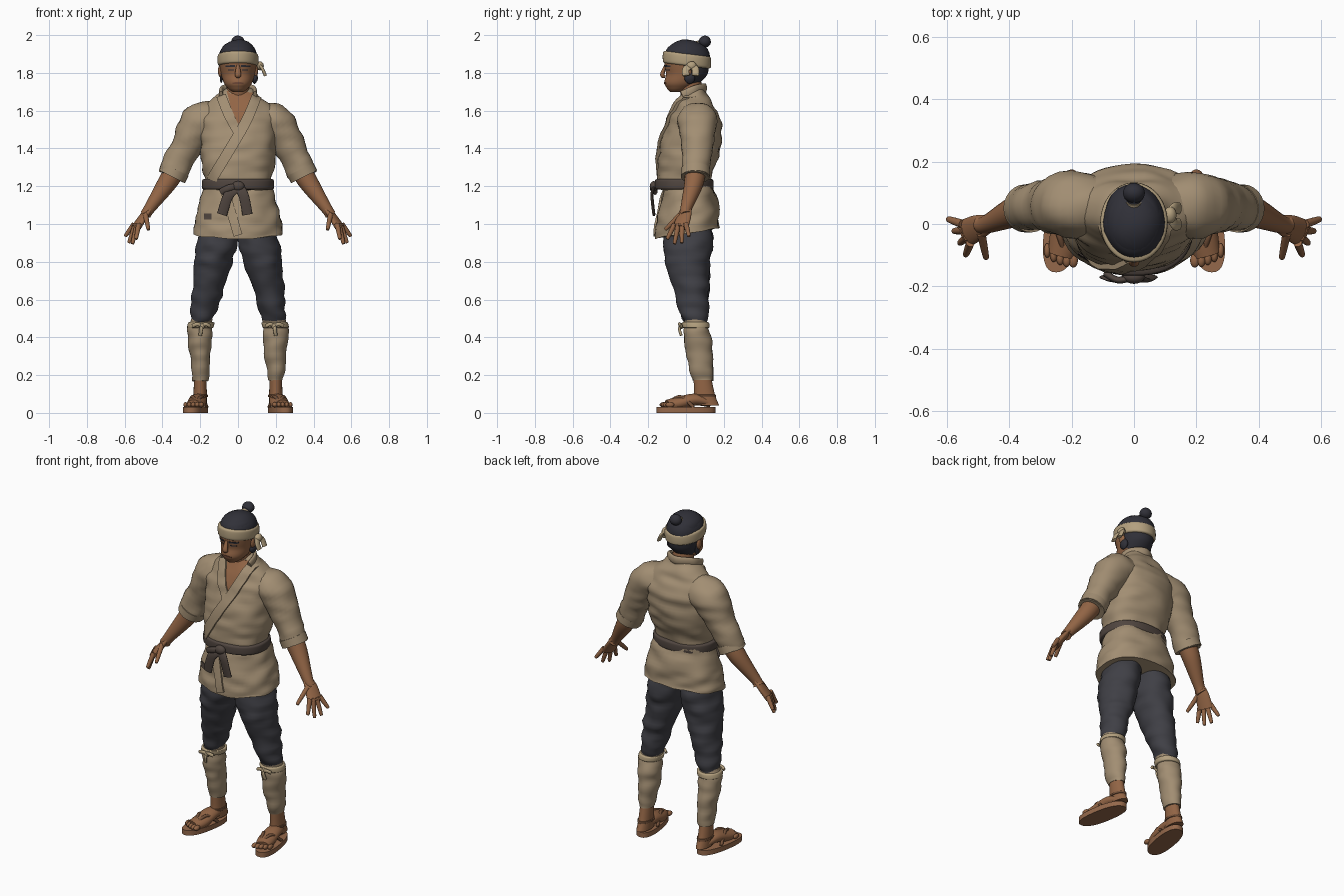
import bpy, bmesh, math
from mathutils import Vector, Matrix, noise
from mathutils.bvhtree import BVHTree

default_cube = bpy.data.objects.get("Cube")
if default_cube:
    bpy.data.objects.remove(default_cube, do_unlink=True)


def material(name, red, green, blue):
    mat = bpy.data.materials.new(name)
    mat.use_nodes = True
    shader = mat.node_tree.nodes["Principled BSDF"]
    shader.inputs["Base Color"].default_value = (red, green, blue, 1)
    shader.inputs["Roughness"].default_value = 0.9
    mat.diffuse_color = (red, green, blue, 1)
    return mat


cloth = material("beige cloth", .36, .27, .17)
band = material("pale cloth", .45, .35, .21)
skin = material("tan skin", .29, .13, .06)
lips = material("dark skin", .17, .07, .04)
navy = material("dark navy cloth", .05, .05, .06)
hair = material("black hair", .03, .03, .04)
brown = material("brown belt", .08, .06, .05)
straw = material("sandal straw", .3, .14, .07)
strap = material("sandal strap", .17, .08, .04)


def finish(name, mat, bm, side=1, wrinkle=0):
    """Turn a bmesh into a smooth object, mirrored in x when side is -1."""
    bmesh.ops.recalc_face_normals(bm, faces=bm.faces)
    bm.normal_update()
    for vert, normal in [(vert, vert.normal.copy()) for vert in bm.verts]:
        x, y, z = vert.co
        folds = noise.noise(Vector((x * 9 + side, y * 9, z * 20)))
        vert.co += normal * folds * wrinkle
    for vert in bm.verts:
        vert.co.x *= side
    bmesh.ops.recalc_face_normals(bm, faces=bm.faces)
    mesh = bpy.data.meshes.new(name)
    bm.to_mesh(mesh)
    bm.free()
    mesh.materials.append(mat)
    mesh.shade_smooth()
    mesh.set_sharp_from_angle(angle=math.radians(50))
    obj = bpy.data.objects.new(name, mesh)
    bpy.context.scene.collection.objects.link(obj)
    return obj


def spline(rows, steps=8):
    """Catmull-Rom interpolation of rows of any length."""
    rows = [Vector(row) for row in rows]
    out = []
    for i, (b, c) in enumerate(zip(rows, rows[1:])):
        a, d = rows[max(i - 1, 0)], rows[min(i + 2, len(rows) - 1)]
        for k in range(steps):
            t = k / steps
            slope_in, slope_out = (c - a) / 2, (d - b) / 2
            curve = (b - c) * 2 + slope_in + slope_out
            bend = (c - b) * 3 - slope_in * 2 - slope_out
            out.append(b + slope_in * t + bend * t * t + curve * t * t * t)
    return out + [rows[-1]]


def bridge(name, mat, rings, side=1, wrinkle=0):
    bm = bmesh.new()
    loops = [[bm.verts.new(point) for point in ring] for ring in rings]
    for low, high in zip(loops, loops[1:]):
        for i in range(len(low)):
            bm.faces.new((low[i - 1], low[i], high[i], high[i - 1]))
    bm.faces.new(loops[0])
    bm.faces.new(loops[-1])
    return finish(name, mat, bm, side, wrinkle)


def oval(center, u, v, count, power=2):
    points = []
    for i in range(count):
        c, s = math.cos(math.tau * i / count), math.sin(math.tau * i / count)
        points.append(center + u * math.copysign(abs(c) ** (2 / power), c)
                      + v * math.copysign(abs(s) ** (2 / power), s))
    return points


def stack(name, mat, axis, rows, side=1, wrinkle=0, tilt=0, power=2):
    """Level ovals along an axis, each row: height, half width, half depth."""
    rings = []
    for z, wide, deep in spline(rows):
        ring = oval(Vector(axis(z)), Vector((wide, 0, 0)), Vector((0, deep, 0)), 48, power)
        rings.append([point + Vector((0, 0, tilt * point.y)) for point in ring])
    return bridge(name, mat, rings, side, wrinkle)


def hoop(name, mat, axis, z, height, wide, deep, side=1, tilt=0, power=2):
    """A flat band around a limb, with softened edges."""
    edge = height / 6
    rows = [(z - height / 2, wide - edge, deep - edge), (z - height / 3, wide, deep),
            (z + height / 3, wide, deep), (z + height / 2, wide - edge, deep - edge)]
    return stack(name, mat, axis, rows, side=side, tilt=tilt, power=power)


def tube(name, mat, rows, side=1, across=(0, 1, 0), flat=1, wrinkle=0):
    """Sweep along a path, each row: x, y, z, radius."""
    rows = spline(rows)
    rings = []
    for i, row in enumerate(rows):
        ahead, behind = rows[min(i + 1, len(rows) - 1)], rows[max(i - 1, 0)]
        tangent = (ahead - behind).to_3d().normalized()
        u = Vector(across)
        u = (u - tangent * u.dot(tangent)).normalized()
        rings.append(oval(row.to_3d(), u * row[3], tangent.cross(u) * row[3] * flat, 24))
    return bridge(name, mat, rings, side, wrinkle)


def cord(name, mat, points, radius, **options):
    return tube(name, mat, [(*point, radius) for point in points], **options)


def blob(name, mat, center, size, side=1, wrinkle=0):
    bm = bmesh.new()
    place = Matrix.Translation(center) @ Matrix.Diagonal((*size, 1))
    bmesh.ops.create_uvsphere(bm, u_segments=24, v_segments=12, radius=1, matrix=place)
    return finish(name, mat, bm, side, wrinkle)


def surface(obj):
    mesh = obj.data
    return BVHTree.FromPolygons([v.co for v in mesh.vertices], [p.vertices for p in mesh.polygons])


def strip(name, mat, tree, rows, lift, side=1):
    """Flat band laid on the front of a surface, each row: x, z, half width."""
    rows = spline(rows)
    rings = []
    for i, (x, z, half) in enumerate(rows):
        way = rows[min(i + 1, len(rows) - 1)] - rows[max(i - 1, 0)]
        way = way.to_2d().normalized()
        top, under = [], []
        for k in (-1, -.5, 0, .5, 1):
            px, pz = x - way.y * half * k, z + way.x * half * k
            hit = tree.ray_cast((px, -1, pz), (0, 1, 0))[0] or tree.find_nearest((px, 0, pz))[0]
            top.append(Vector((px, hit.y - lift, pz)))
            under.append(Vector((px, hit.y + lift, pz)))
        rings.append(top + under[::-1])
    return bridge(name, mat, rings, side)


def torso_axis(z):
    return 0, max(-.01, min(.045, (z - 1.3) / 5)), z


def hip_axis(z):
    return 0, .01, z


def head_axis(z):
    return 0, .005 - .6 * max(0, 1.79 - z), z


def leg_axis(z):
    return .2 - max(0, z - .45) / 5, max(.01, .11 - z / 8), z


# Jacket body and skirt
body = stack("jacket_body", cloth, torso_axis, [
    (1.18, .17, .13), (1.3, .19, .15), (1.42, .2, .16), (1.55, .21, .135),
    (1.63, .18, .1), (1.68, .11, .07), (1.72, .07, .05)], wrinkle=.012, power=2.3)
skirt = stack("jacket_skirt", cloth, hip_axis, [(.95, .235, .17), (1.05, .22, .16), (1.2, .18, .13)],
              wrinkle=.014, tilt=.16, power=2.3)
chest, hips = surface(body), surface(skirt)
strip("chest_opening", skin, chest, [(.01, 1.7, .07), (0, 1.51, .01)], lift=.004)
strip("right_lapel", cloth, chest, [(-.09, 1.68, .026), (-.05, 1.58, .026), (.01, 1.46, .02)], lift=.011)
strip("left_lapel", cloth, chest, [(.1, 1.68, .026), (.03, 1.52, .028), (-.15, 1.22, .028)], lift=.017)
cord("back_collar", cloth, [(.09, -.02, 1.68), (.08, .05, 1.71), (0, .1, 1.72), (-.08, .05, 1.71),
                            (-.09, -.02, 1.68)], radius=.025, across=(0, 0, 1), flat=.45)
strip("skirt_overlap", cloth, hips, [(-.07, 1.18, .024), (0, .94, .024)], lift=.009)
strip("skirt_patch", brown, hips, [(-.18, 1.04, .015), (-.14, 1.04, .015)], lift=.005)

# Belt with knot and tails
hoop("belt", brown, torso_axis, z=1.21, height=.055, wide=.19, deep=.155, power=2.3)
blob("belt_knot", brown, center=(0, -.17, 1.2), size=(.034, .022, .027))
for label, x in (("right", -.085), ("left", .05)):
    cord("belt_tail_" + label, brown, [(0, -.17, 1.2), (x * .6, -.18, 1.15), (x, -.17, 1.05)],
         radius=.027, across=(1, 0, 0), flat=.3)
cord("belt_loop", brown, [(0, -.17, 1.2), (-.05, -.18, 1.19), (-.09, -.16, 1.17)],
     radius=.018, across=(0, 0, 1), flat=.6)

# Neck and head, with hair coloured behind the hairline
cord("neck", skin, [(0, .045, 1.6), (0, .03, 1.7), (0, .01, 1.79)], radius=.06)
head = stack("head", skin, head_axis, [
    (1.7, .03, .035), (1.72, .055, .065), (1.76, .08, .1), (1.86, .1, .12),
    (1.92, .09, .11), (1.95, .07, .08), (1.97, .03, .03)])
head.data.materials.append(hair)
for face in head.data.polygons:
    x, y, z = face.center
    behind_ear = z > 1.735 and y > .03 - (z - 1.735) * .4
    face.material_index = int(z > 1.875 or behind_ear)
features = surface(head)
tube("nose", skin, [(0, -.11, 1.84, .008), (0, -.125, 1.79, .017), (0, -.11, 1.78, .01)],
     across=(1, 0, 0), flat=.7)
strip("mouth", lips, features, [(-.03, 1.745, .003), (0, 1.747, .006), (.03, 1.745, .003)], lift=.003)
blob("hair_top", hair, center=(0, .007, 1.88), size=(.102, .12, .095), wrinkle=.008)
hoop("headband", band, head_axis, z=1.87, height=.065, wide=.107, deep=.127, tilt=-.12)
blob("headband_knot", band, center=(.115, .03, 1.84), size=(.02, .026, .025), wrinkle=.008)
for label, y in (("front", 0), ("back", .05)):
    cord("headband_tail_" + label, band, [(.115, .03, 1.84), (.13, y, 1.82), (.145, y, 1.785)],
         radius=.019, flat=.45)

# Topknot
cord("topknot_stalk", hair, [(0, .05, 1.935), (0, .09, 1.96)], radius=.022)
cord("topknot_tie", band, [(0, .062, 1.942), (0, .074, 1.95)], radius=.026)
blob("topknot", hair, center=(0, .1, 1.967), size=(.037, .034, .031), wrinkle=.006)

for side, label in ((1, "left_"), (-1, "right_")):
    # Face details
    strip(label + "eyebrow", hair, features, [(.015, 1.837, .005), (.065, 1.835, .004)], .004, side)
    strip(label + "eye", hair, features, [(.022, 1.816, .003), (.054, 1.816, .003)], .002, side)
    blob(label + "ear", skin, center=(.094, .01, 1.81), size=(.012, .02, .032), side=side)
    blob(label + "sideburn", hair, center=(.088, .02, 1.775), size=(.012, .024, .034),
         side=side, wrinkle=.012)

    # Sleeve, rolled cuff and forearm
    tube(label + "sleeve", cloth, [(.1, .06, 1.56, .09), (.2, .06, 1.53, .105), (.27, .06, 1.42, .085),
                                   (.35, .05, 1.25, .07)], side=side, wrinkle=.012)
    cord(label + "sleeve_cuff", cloth, [(.33, .05, 1.29), (.35, .05, 1.25)], radius=.077, side=side)
    tube(label + "forearm", skin, [(.33, .05, 1.29, .055), (.38, .04, 1.21, .05), (.47, 0, 1.08, .03),
                                   (.49, 0, 1.05, .03)], side=side)

    # Hand: fingers fan out evenly from index to little finger
    tube(label + "palm", skin, [(.47, 0, 1.08, .03), (.5, -.01, 1.04, .04), (.54, -.03, .98, .045)],
         side=side, across=(.4, .9, 0), flat=.45)
    knuckles = Vector((.525, -.06, 1)), Vector((.55, 0, 1))
    tips = Vector((.54, -.1, .92)), Vector((.597, .016, .935))
    fingers = {"thumb": (Vector((.49, -.03, 1.05)), Vector((.474, -.11, .97)))}
    for i, finger in enumerate(("index", "middle", "ring", "little")):
        reach = Vector((0, 0, -.035 * math.sin(math.pi * i / 3)))
        fingers[finger] = knuckles[0].lerp(knuckles[1], i / 3), tips[0].lerp(tips[1], i / 3) + reach
    for finger, (base, tip) in fingers.items():
        tube(label + finger + "_finger", skin, [(*base, .014), (*base.lerp(tip, .9), .01), (*tip, .004)],
             side=side)

    # Trouser leg
    stack(label + "trouser_leg", navy, leg_axis, [
        (1.1, .08, .11), (.9, .108, .13), (.75, .095, .11), (.6, .075, .088), (.48, .058, .062)],
        side=side, wrinkle=.014)

    # Gaiter and its tie
    stack(label + "gaiter", cloth, leg_axis, [
        (.5, .06, .06), (.4, .066, .07), (.3, .056, .068), (.17, .04, .055)], side=side, wrinkle=.01)
    hoop(label + "gaiter_tie", band, leg_axis, z=.465, height=.03, wide=.07, deep=.072, side=side)
    knot = Vector((.19, -.025, .46))
    blob(label + "tie_knot", band, center=knot, size=(.017, .014, .015), side=side)
    for end, offset in (("outer", (.05, 0, 0)), ("inner", (-.04, 0, 0)), ("hanging", (.01, 0, -.05))):
        middle = knot + Vector(offset) / 2 + Vector((0, -.01, .01))
        cord(label + end + "_tie_end", band, [knot, middle, knot + Vector(offset)], radius=.01,
             side=side, across=(.5, 0, 1), flat=.7)

    # Ankle, foot and toes
    stack(label + "ankle", skin, leg_axis, [(.2, .033, .046), (.1, .035, .055), (.04, .036, .07)], side=side)
    tube(label + "foot", skin, [(.2, .13, .05, .03), (.21, .05, .07, .045), (.22, -.04, .05, .05),
                                (.235, -.1, .04, .042)], side=side, across=(1, 0, 0), flat=.7)
    for i, toe in enumerate(("big", "second", "third", "fourth", "little")):
        blob(label + toe + "_toe", skin, center=(.195 + i / 48, -.117 + i * i / 500, .043),
             size=(.015 - i / 900, .023, .014), side=side)

    # Sandal sole and straps
    bridge(label + "sandal_sole", straw, [
        oval(Vector((.225, 0, z)), Vector((.06, 0, 0)), Vector((-.025, .155, 0)), 48, 2.4)
        for z in (0, .03)], side=side)
    for edge, x in (("inner", .165), ("outer", .265)):
        cord(label + edge + "_strap", strap, [(.22, -.1, .05), (x / 2 + .11, -.03, .085), (x, .04, .03)],
             radius=.009, side=side, across=(0, 1, 1))
    hoop(label + "heel_strap", strap, leg_axis, z=.09, height=.014, wide=.04, deep=.06, side=side)
